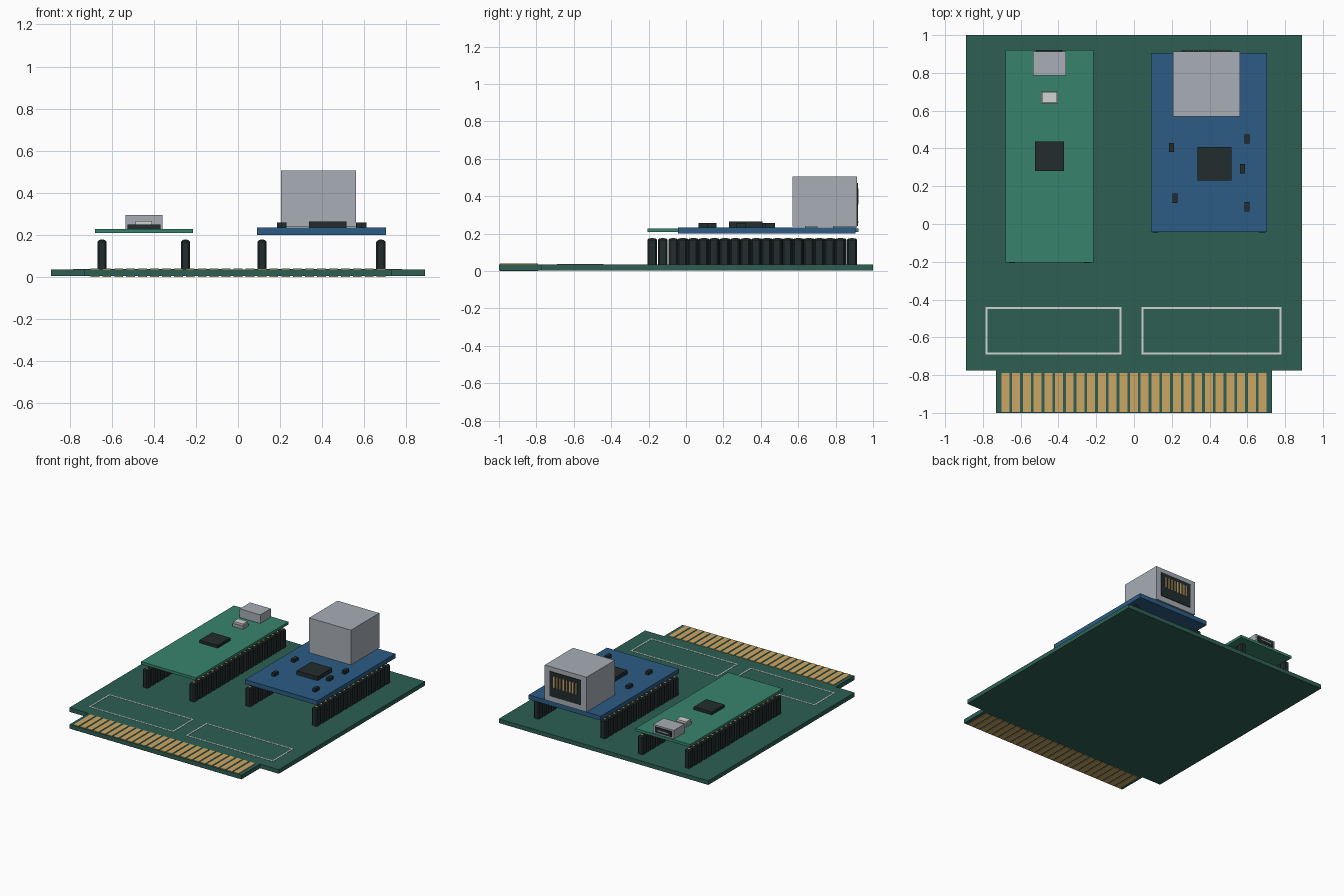
import bpy, bmesh
from mathutils import Matrix

cube = bpy.data.objects.get("Cube")
if cube:
    bpy.data.objects.remove(cube, do_unlink=True)


def material(name, srgb):
    lin = [((c / 255 + 0.055) / 1.055) ** 2.4 for c in srgb] + [1]
    m = bpy.data.materials.new(name)
    m.use_nodes = True
    m.diffuse_color = lin
    m.node_tree.nodes["Principled BSDF"].inputs["Base Color"].default_value = lin
    return m


DARK_GREEN = material("dark green board", (45, 95, 83))
GREEN = material("light green board", (55, 132, 108))
BLUE = material("blue board", (44, 92, 132))
METAL = material("grey metal", (168, 174, 182))
BLACK = material("black plastic", (34, 44, 45))
GOLD = material("gold contact", (202, 166, 100))
WHITE = material("white paint", (208, 212, 208))


def finish(bm, name, mat):
    mesh = bpy.data.meshes.new(name)
    bmesh.ops.recalc_face_normals(bm, faces=bm.faces)
    bm.to_mesh(mesh)
    bm.free()
    mesh.materials.append(mat)
    obj = bpy.data.objects.new(name, mesh)
    bpy.context.scene.collection.objects.link(obj)
    return obj


def add_box(bm, x, y, z):
    """Each argument is a (low, high) range."""
    size = [b - a for a, b in (x, y, z)]
    mid = [(a + b) / 2 for a, b in (x, y, z)]
    mat = Matrix.Translation(mid) @ Matrix.Diagonal((*size, 1))
    return bmesh.ops.create_cube(bm, size=1, matrix=mat)["verts"]


def boxes(name, mat, *ranges):
    bm = bmesh.new()
    for r in ranges:
        add_box(bm, *r)
    return finish(bm, name, mat)


def around(c, width):
    return (c - width / 2, c + width / 2)


BOTTOM, TOP = 0.004, 0.036

# Carrier board outline with its narrower edge connector
bm = bmesh.new()
half = [(0.73, -1), (0.73, -0.775), (0.89, -0.775), (0.89, 1)]
outline = half + [(-x, y) for x, y in reversed(half)]
face = bm.faces.new([bm.verts.new((x, y, BOTTOM)) for x, y in outline])
ext = bmesh.ops.extrude_face_region(bm, geom=[face])["geom"]
bmesh.ops.translate(bm, vec=(0, 0, TOP - BOTTOM),
                    verts=[v for v in ext if isinstance(v, bmesh.types.BMVert)])
finish(bm, "carrier_board", DARK_GREEN)

# Gold fingers on both sides of the edge connector
fingers = [around((i - 12) * 0.0567, 0.042) for i in range(25)]
for name, z in (("top_fingers", (TOP, TOP + 0.004)), ("bottom_fingers", (0, BOTTOM))):
    boxes(name, GOLD, *[(x, (-0.995, -0.79), z) for x in fingers])

# Painted rectangles
for name, (x0, x1) in (("right_outline", (-0.785, -0.067)), ("left_outline", (0.04, 0.78))):
    y0, y1, w, z = -0.69, -0.44, 0.01, (TOP, TOP + 0.002)
    boxes(name, WHITE,
          ((x0, x1), (y0, y0 + w), z), ((x0, x1), (y1 - w, y1), z),
          ((x0, x0 + w), (y0 + w, y1 - w), z), ((x1 - w, x1), (y0 + w, y1 - w), z))


# Socket rows: chamfered cells, each with a gold contact in its top
def socket_row(name, x, first_y, count):
    bm = bmesh.new()
    contacts = []
    for i in range(count):
        y = first_y + i * 0.0562
        verts = add_box(bm, around(x, 0.044), around(y, 0.052), (TOP, 0.175))
        edges = {e for v in verts for e in v.link_edges
                 if max(p.co.z for p in e.verts) > 0.1}
        bmesh.ops.bevel(bm, geom=list(edges), offset=0.008, segments=1, affect='EDGES')
        contacts.append((around(x, 0.018), around(y, 0.018), (0.173, 0.177)))
    finish(bm, name, BLACK)
    boxes(name + "_contacts", GOLD, *contacts)


socket_row("controller_socket_right", -0.646, -0.18, 20)
socket_row("controller_socket_left", -0.25, -0.18, 20)
socket_row("network_socket_right", 0.114, -0.02, 16)
socket_row("network_socket_left", 0.679, -0.02, 16)

# Controller module
G = 0.228
boxes("controller_board", GREEN, ((-0.68, -0.215), (-0.205, 0.922), (0.208, G)))
boxes("controller_chip", BLACK, (around(-0.447, 0.155), around(0.358, 0.155), (G, 0.249)))
boxes("button_base", METAL, (around(-0.448, 0.09), around(0.67, 0.065), (G, 0.25)))
boxes("button_cap", WHITE, (around(-0.448, 0.08), around(0.67, 0.055), (0.25, 0.265)))
boxes("small_port_shell", METAL, ((-0.535, -0.36), (0.785, 0.912), (G, 0.294)))
boxes("small_port_opening", BLACK, (around(-0.448, 0.14), (0.912, 0.919), (0.24, 0.282)))
boxes("small_port_tongue", METAL, (around(-0.448, 0.09), (0.919, 0.921), (0.257, 0.265)))

# Network module
B = 0.234
boxes("network_board", BLUE, ((0.09, 0.703), (-0.043, 0.906), (0.2, B)))
boxes("network_chip", BLACK, (around(0.426, 0.178), around(0.319, 0.178), (B, 0.264)))
spots = [(0.198, 0.405), (0.598, 0.45), (0.575, 0.292), (0.218, 0.137), (0.598, 0.092)]
boxes("small_parts", BLACK,
      *[(around(x, 0.027), around(y, 0.05), (B, 0.258)) for x, y in spots])

# Network jack with its opening and contacts
JX = 0.383
boxes("jack_shell", METAL, (around(JX, 0.355), (0.57, 0.914), (B + 0.004, 0.505)))
boxes("jack_opening", BLACK, (around(JX, 0.265), (0.914, 0.919), (0.28, 0.47)))
boxes("jack_contacts", GOLD,
      *[(around(JX + (i - 3.5) * 0.027, 0.011), (0.919, 0.923), (0.355, 0.44))
        for i in range(8)])
